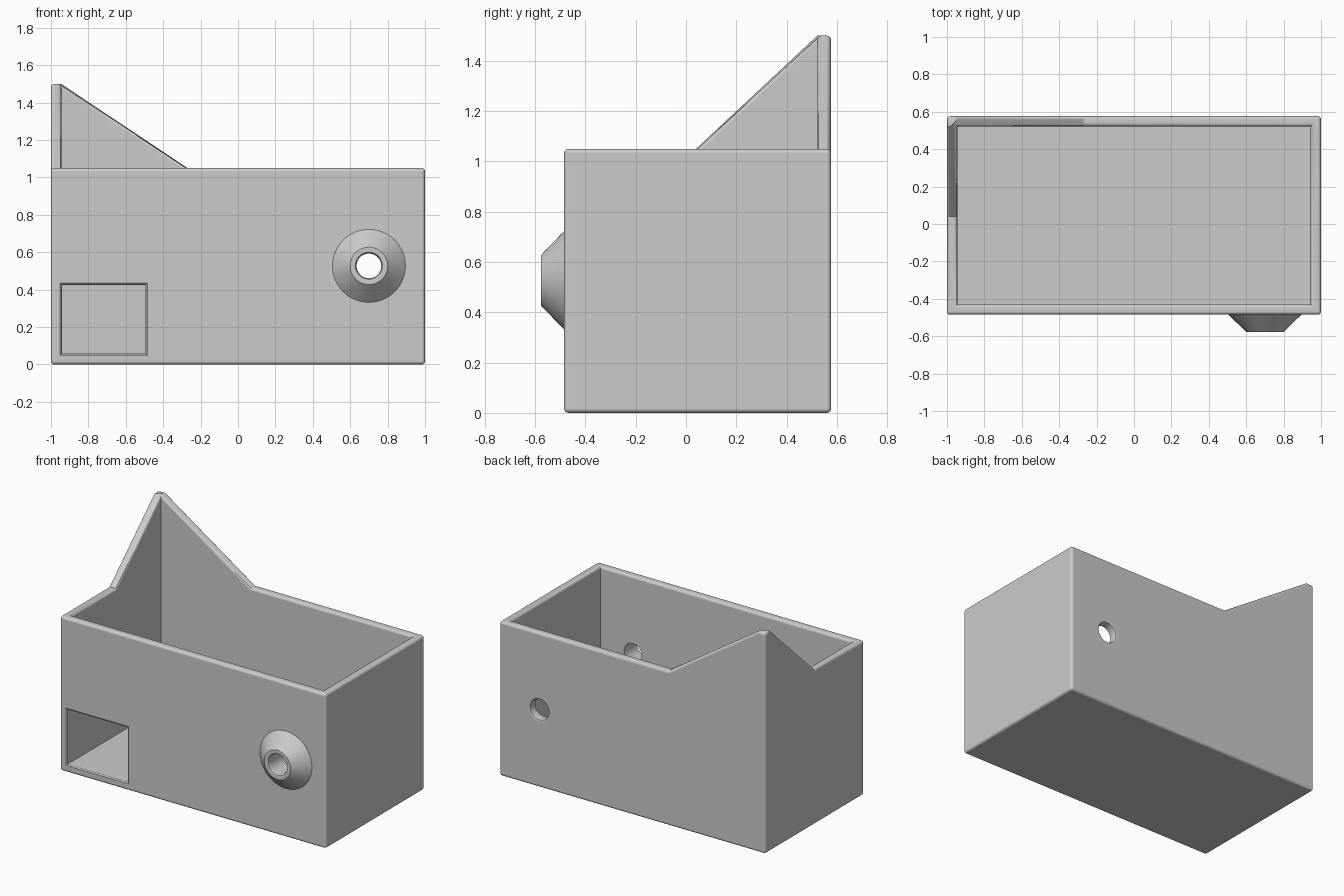
import bpy, bmesh, math
from mathutils import Vector

if "Cube" in bpy.data.objects:
    bpy.data.objects.remove(bpy.data.objects["Cube"])

grey = bpy.data.materials.new("plain_grey")
grey.diffuse_color = (0.6, 0.6, 0.6, 1)
grey.use_nodes = True
grey.node_tree.nodes["Principled BSDF"].inputs["Base Color"].default_value = grey.diffuse_color

X, Y0, Y1 = 1.0, -0.485, 0.577      # outer walls
T, RIM, PEAK, R = 0.055, 1.05, 1.5, 0.018
IX, IY0, IY1 = X - T, Y0 + T, Y1 - T  # inner walls


def finish(name, bm):
    bmesh.ops.recalc_face_normals(bm, faces=bm.faces)
    me = bpy.data.meshes.new(name)
    bm.to_mesh(me)
    bm.free()
    me.materials.append(grey)
    ob = bpy.data.objects.new(name, me)
    bpy.context.collection.objects.link(ob)
    return ob


def loft(name, rings):
    """Closed solid through equal-length rings of points."""
    bm = bmesh.new()
    vs = [[bm.verts.new(p) for p in ring] for ring in rings]
    n = len(vs[0])
    for a, b in zip(vs, vs[1:]):
        for i in range(n):
            j = (i + 1) % n
            bm.faces.new((a[i], a[j], b[j], b[i]))
    bm.faces.new(vs[0])
    bm.faces.new(vs[-1])
    return finish(name, bm)


def turned(name, profile, n=64):
    """Solid of revolution about the spout axis; profile is (radius, y)."""
    return loft(name, [[(0.7 + r * math.cos(2 * math.pi * i / n), y,
                         0.527 + r * math.sin(2 * math.pi * i / n))
                        for i in range(n)] for r, y in profile])


def combine(ob, other, op):
    m = ob.modifiers.new("cut", 'BOOLEAN')
    m.operation, m.object, m.solver = op, other, 'EXACT'
    bpy.context.view_layer.objects.active = ob
    bpy.ops.object.modifier_apply(modifier=m.name)
    bpy.data.objects.remove(other)


# Open tray with a raised back left corner
bm = bmesh.new()
V = lambda *p: bm.verts.new(p)
kx, ky = -0.27, 0.04                 # where the slopes meet the level rim
o = [V(-X, Y0, RIM), V(X, Y0, RIM), V(X, Y1, RIM), V(kx, Y1, RIM),
     V(-IX, Y1, PEAK), V(-X, Y1, PEAK), V(-X, IY1, PEAK), V(-X, ky, RIM)]
i = [V(-IX, IY0, RIM), V(IX, IY0, RIM), V(IX, IY1, RIM), V(kx, IY1, RIM),
     V(-IX, IY1, PEAK), V(-IX, ky, RIM)]
ob_ = [V(-X, Y0, 0), V(X, Y0, 0), V(X, Y1, 0), V(-X, Y1, 0)]
ib = [V(-IX, IY0, T), V(IX, IY0, T), V(IX, IY1, T), V(-IX, IY1, T)]
for f in [
    # rim
    (o[0], o[1], i[1], i[0]), (o[1], o[2], i[2], i[1]),
    (o[2], o[3], i[3], i[2]), (o[3], o[4], i[4], i[3]),
    (o[4], o[5], o[6], i[4]), (o[6], o[7], i[5], i[4]),
    (o[7], o[0], i[0], i[5]),
    # outer walls and base
    (ob_[0], ob_[1], o[1], o[0]), (ob_[1], ob_[2], o[2], o[1]),
    (ob_[2], ob_[3], o[5], o[4], o[3], o[2]),
    (ob_[3], ob_[0], o[0], o[7], o[6], o[5]), ob_,
    # inner walls and floor
    (ib[0], ib[1], i[1], i[0]), (ib[1], ib[2], i[2], i[1]),
    (ib[2], ib[3], i[4], i[3], i[2]), (ib[3], ib[0], i[0], i[5], i[4]), ib,
]:
    bm.faces.new(f)
bmesh.ops.recalc_face_normals(bm, faces=bm.faces)
# round the outside and the rim, keep the inside corners sharp
inner_bottom = set(ib)
round_edges = [e for e in bm.edges
               if not (set(e.verts) & inner_bottom)
               and e.calc_face_angle() > math.radians(60)]
bmesh.ops.bevel(bm, geom=round_edges, offset=R, offset_type='OFFSET',
                segments=4, profile=0.5, affect='EDGES', clamp_overlap=True)
tray = finish("tray_body", bm)

# Conical spout on the front
combine(tray, turned("spout", [(0.195, Y0 + 0.03), (0.195, Y0), (0.1, -0.577)]), 'UNION')

# Round hole through spout and back wall, eased at both mouths
combine(tray, turned("hole_cutter", [
    (0.084, -0.6), (0.084, -0.578), (0.072, -0.572), (0.066, -0.557),
    (0.066, Y1 - 0.02), (0.071, Y1 - 0.006), (0.084, Y1 + 0.001),
    (0.084, 0.62)]), 'DIFFERENCE')


# Rectangular window low in the front, slightly flared outward
def window(g, y):
    x0, x1, z0, z1 = -0.942 - g, -0.495 + g, 0.058 - g, 0.425 + g
    return [(x0, y, z0), (x1, y, z0), (x1, y, z1), (x0, y, z1)]


combine(tray, loft("window_cutter", [window(0.012, -0.52), window(0.012, Y0 - 0.001),
                                     window(0.003, Y0 + 0.006), window(0, Y0 + 0.015),
                                     window(0, IY0 + 0.05)]), 'DIFFERENCE')

# Smooth fillets, flat walls
bpy.ops.object.select_all(action='DESELECT')
tray.select_set(True)
bpy.context.view_layer.objects.active = tray
bpy.ops.object.shade_smooth_by_angle(angle=math.radians(30))
wn = tray.modifiers.new("even_normals", 'WEIGHTED_NORMAL')
wn.keep_sharp = True
